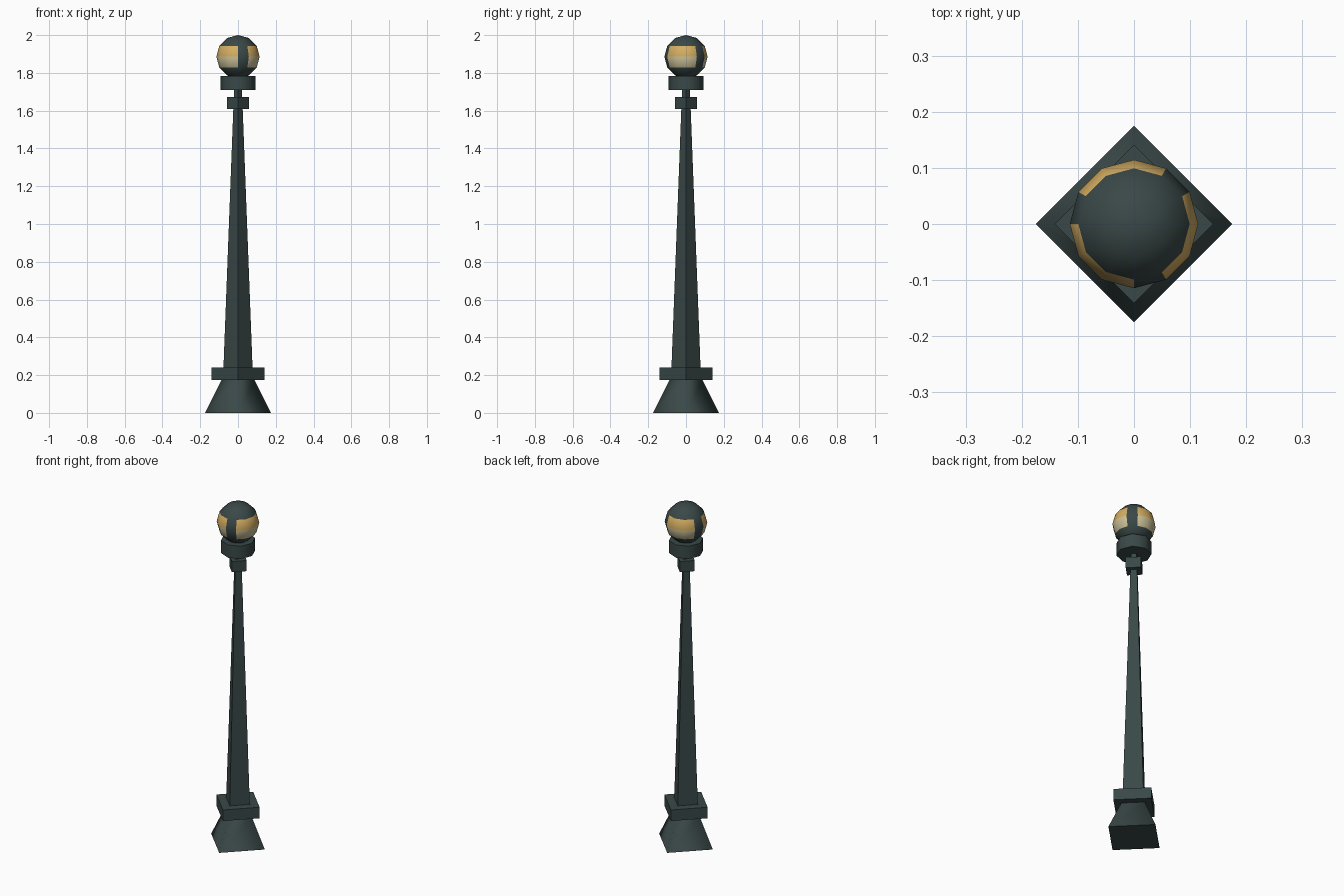
import bpy, bmesh, math

if "Cube" in bpy.data.objects:
    bpy.data.objects.remove(bpy.data.objects["Cube"])


def material(name, rgb):
    m = bpy.data.materials.new(name)
    m.diffuse_color = (*rgb, 1.0)
    m.use_nodes = True
    m.node_tree.nodes["Principled BSDF"].inputs["Base Color"].default_value = m.diffuse_color
    return m


iron = material("dark green iron", (0.042, 0.065, 0.064))
gold = material("warm gold glass", (0.66, 0.42, 0.12))
cream = material("pale cream glass", (0.60, 0.53, 0.31))


def finish(bm, name, mats):
    bmesh.ops.recalc_face_normals(bm, faces=bm.faces)
    me = bpy.data.meshes.new(name)
    bm.to_mesh(me)
    bm.free()
    for m in mats:
        me.materials.append(m)
    ob = bpy.data.objects.new(name, me)
    bpy.context.collection.objects.link(ob)
    return ob


def frustum(name, sides, r0, z0, r1, z1, smooth=False):
    """Closed prism or taper with its corners on the axes."""
    bm = bmesh.new()
    rings = []
    for r, z in ((r0, z0), (r1, z1)):
        rings.append([bm.verts.new((r * math.cos(math.tau * i / sides),
                                    r * math.sin(math.tau * i / sides), z))
                      for i in range(sides)])
    a, b = rings
    for i in range(sides):
        j = (i + 1) % sides
        bm.faces.new((a[i], a[j], b[j], b[i])).smooth = smooth
    bm.faces.new(a[::-1])
    bm.faces.new(b)
    return finish(bm, name, [iron])


# Foot, plate, tapered post, collar and globe holder
frustum("base_foot", 4, 0.175, 0.0, 0.087, 0.175, smooth=True)
frustum("base_plate", 4, 0.141, 0.175, 0.141, 0.24)
frustum("post", 4, 0.077, 0.24, 0.021, 1.71)
frustum("collar", 4, 0.057, 1.61, 0.057, 1.673)
frustum("globe_holder", 8, 0.092, 1.709, 0.092, 1.784, smooth=True)

# Globe: 12 x 6 sphere with glass in the two middle bands, three dark bars
R, ZC = 0.1145, 1.8855
bm = bmesh.new()
bmesh.ops.create_uvsphere(bm, u_segments=12, v_segments=6, radius=R)
for f in bm.faces:
    f.smooth = True
    c = f.calc_center_median()
    angle = math.degrees(math.atan2(c.y, c.x)) % 360
    bar = any(abs(angle - a) < 10 for a in (45, 165, 285))
    if abs(c.z) < R * 0.45 and not bar:
        f.material_index = 1 if c.z > 0 else 2
bmesh.ops.translate(bm, verts=bm.verts, vec=(0, 0, ZC))
finish(bm, "lamp_globe", [iron, gold, cream])
